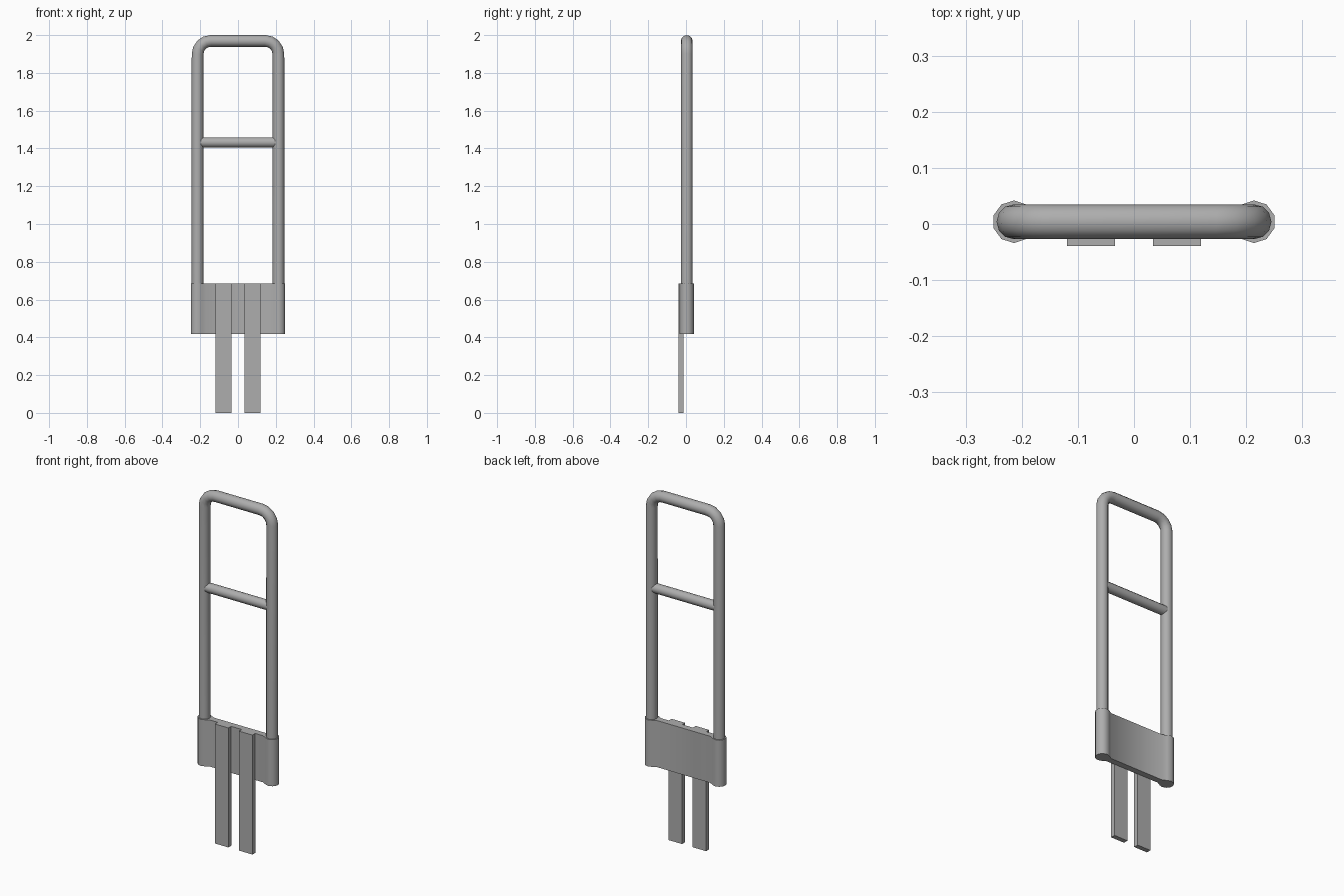
import bpy, bmesh, math
from mathutils import Vector

old = bpy.data.objects.get("Cube")
if old:
    bpy.data.objects.remove(old, do_unlink=True)

metal = bpy.data.materials.new("grey_metal")
metal.use_nodes = True
grey = (0.42, 0.42, 0.42, 1)
metal.diffuse_color = grey
metal.node_tree.nodes["Principled BSDF"].inputs["Base Color"].default_value = grey

POLE_X, POLE_Y = 0.214, 0.004


def finish(name, bm, smooth=None):
    bmesh.ops.recalc_face_normals(bm, faces=bm.faces)
    mesh = bpy.data.meshes.new(name)
    bm.to_mesh(mesh)
    bm.free()
    mesh.materials.append(metal)
    obj = bpy.data.objects.new(name, mesh)
    bpy.context.collection.objects.link(obj)
    if smooth:
        bpy.ops.object.select_all(action='DESELECT')
        obj.select_set(True)
        bpy.context.view_layer.objects.active = obj
        bpy.ops.object.shade_smooth_by_angle(angle=math.radians(smooth))
    return obj


def tube(name, path, radius, sides=12):
    """Round tube along a path in the XZ plane, mitred at each point."""
    bm = bmesh.new()
    rings = []
    for i, p in enumerate(path):
        before = (p - path[i - 1]).normalized() if i else None
        after = (path[i + 1] - p).normalized() if i < len(path) - 1 else None
        d = ((before or after) + (after or before)).normalized()
        side = Vector((-d.z, 0, d.x))
        ring = []
        for k in range(sides):
            a = math.tau * k / sides
            offset = side * math.cos(a) + Vector((0, math.sin(a), 0))
            ring.append(bm.verts.new(p + offset * radius))
        rings.append(ring)
    for lower, upper in zip(rings, rings[1:]):
        for k in range(sides):
            n = (k + 1) % sides
            bm.faces.new((lower[k], lower[n], upper[n], upper[k]))
    bm.faces.new(rings[0])
    bm.faces.new(rings[-1])
    return finish(name, bm, 50)


def prism(name, outline, z0, z1, smooth=None):
    bm = bmesh.new()
    face = bm.faces.new([bm.verts.new((x, y, z0)) for x, y in outline])
    made = bmesh.ops.extrude_face_region(bm, geom=[face])["geom"]
    top = [v for v in made if isinstance(v, bmesh.types.BMVert)]
    bmesh.ops.translate(bm, verts=top, vec=(0, 0, z1 - z0))
    return finish(name, bm, smooth)


# Hoop: two uprights joined by rounded corners
bend, top_z = 0.07, 1.969
half = [Vector((POLE_X, POLE_Y, 0.45))]
for k in range(5):
    a = math.pi / 2 * k / 4
    half.append(Vector((POLE_X - bend + bend * math.cos(a), POLE_Y,
                        top_z - bend + bend * math.sin(a))))
mirrored = [Vector((-p.x, p.y, p.z)) for p in reversed(half)]
tube("hoop_frame", half + mirrored, 0.031)

# Cross rail between the uprights
tube("cross_rail", [Vector((-POLE_X, POLE_Y, 1.432)),
                    Vector((POLE_X, POLE_Y, 1.432))], 0.027)

# Bracket: round sleeves at both ends joined by a flat web
sleeve = []
for k in range(9):
    a = math.radians(-144 + 36 * k) + math.radians(18)
    if abs(a) < math.radians(135):
        sleeve.append((POLE_X + 0.038 * math.cos(a), POLE_Y + 0.038 * math.sin(a)))
web_front, web_back = -0.014, 0.022
right_end = [(0.17, web_front)] + sleeve + [(0.17, web_back)]
left_end = [(-x, y) for x, y in reversed(right_end)]
prism("sleeve_bracket", right_end + left_end, 0.418, 0.685, 50)

# Flat ground stakes on the front of the bracket
for name, sign in (("left_stake", 1), ("right_stake", -1)):
    x0, x1 = sign * 0.034, sign * 0.119
    prism(name, [(x0, -0.039), (x1, -0.039), (x1, -0.012), (x0, -0.012)], 0, 0.685)
